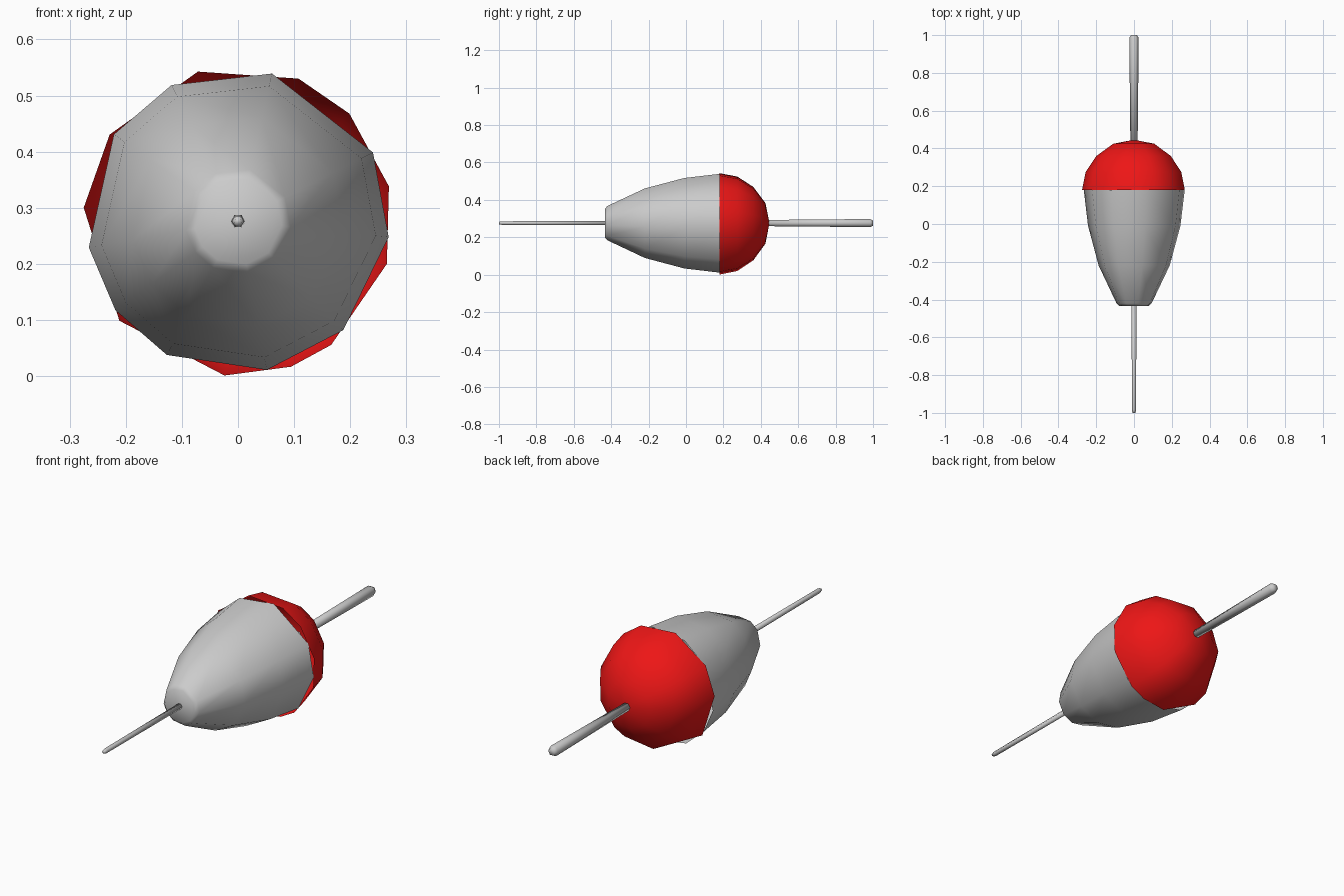
import bpy, bmesh
from math import cos, sin, radians

if "Cube" in bpy.data.objects:
    bpy.data.objects.remove(bpy.data.objects["Cube"])

CENTRE_Z = 0.276

def lathe(name, angles, profile, cap_start=False, cap_end=False, tip=None, colour=None):
    """Spin (y, radius) rows round the long axis, using the given corner angles."""
    bm = bmesh.new()
    rings = [[bm.verts.new((r * cos(radians(a)), y, CENTRE_Z + r * sin(radians(a))))
              for a in angles] for y, r in profile]
    n = len(angles)
    for a, b in zip(rings, rings[1:]):
        for i in range(n):
            j = (i + 1) % n
            bm.faces.new((a[i], a[j], b[j], b[i]))
    if cap_start:
        bm.faces.new(rings[0])
    if cap_end:
        bm.faces.new(rings[-1])
    if tip is not None:
        v = bm.verts.new((0, tip, CENTRE_Z))
        for i in range(n):
            bm.faces.new((rings[-1][i], rings[-1][(i + 1) % n], v))
    bmesh.ops.recalc_face_normals(bm, faces=bm.faces[:])
    for f in bm.faces:
        f.smooth = True
    mesh = bpy.data.meshes.new(name)
    bm.to_mesh(mesh)
    bm.free()
    obj = bpy.data.objects.new(name, mesh)
    bpy.context.collection.objects.link(obj)
    if colour:
        mat = bpy.data.materials.new(name + "_paint")
        mat.diffuse_color = colour
        mat.use_nodes = True
        mat.node_tree.nodes["Principled BSDF"].inputs["Base Color"].default_value = mat.diffuse_color
        mesh.materials.append(mat)
    return obj

# Tapered lower body, an uneven ten-sided open shell
lathe("float_body", [77, 27, -6, -46, -79, -118, -144, -170, -215, -244],
      [(0.18, 0.270), (-0.01, 0.247), (-0.22, 0.190), (-0.42, 0.094), (-0.434, 0.078)],
      cap_end=True)

# Red dome, its corners not lined up with the body
lathe("float_dome", [105, 67, 44, 13, -16, -53, -70, -95, -140, -185, -214],
      [(0.18, 0.276), (0.275, 0.257), (0.36, 0.200), (0.425, 0.110)],
      tip=0.446, colour=(0.85, 0.008, 0.008, 1))

# Thin stem at the front and thicker antenna at the back
hexagon = [i * 60 for i in range(6)]
lathe("stem", hexagon, [(-0.40, 0.013), (-0.985, 0.011), (-1.0, 0.007)],
      cap_start=True, cap_end=True)
lathe("antenna", hexagon, [(0.41, 0.019), (0.985, 0.025), (1.0, 0.016)],
      cap_start=True, cap_end=True)
